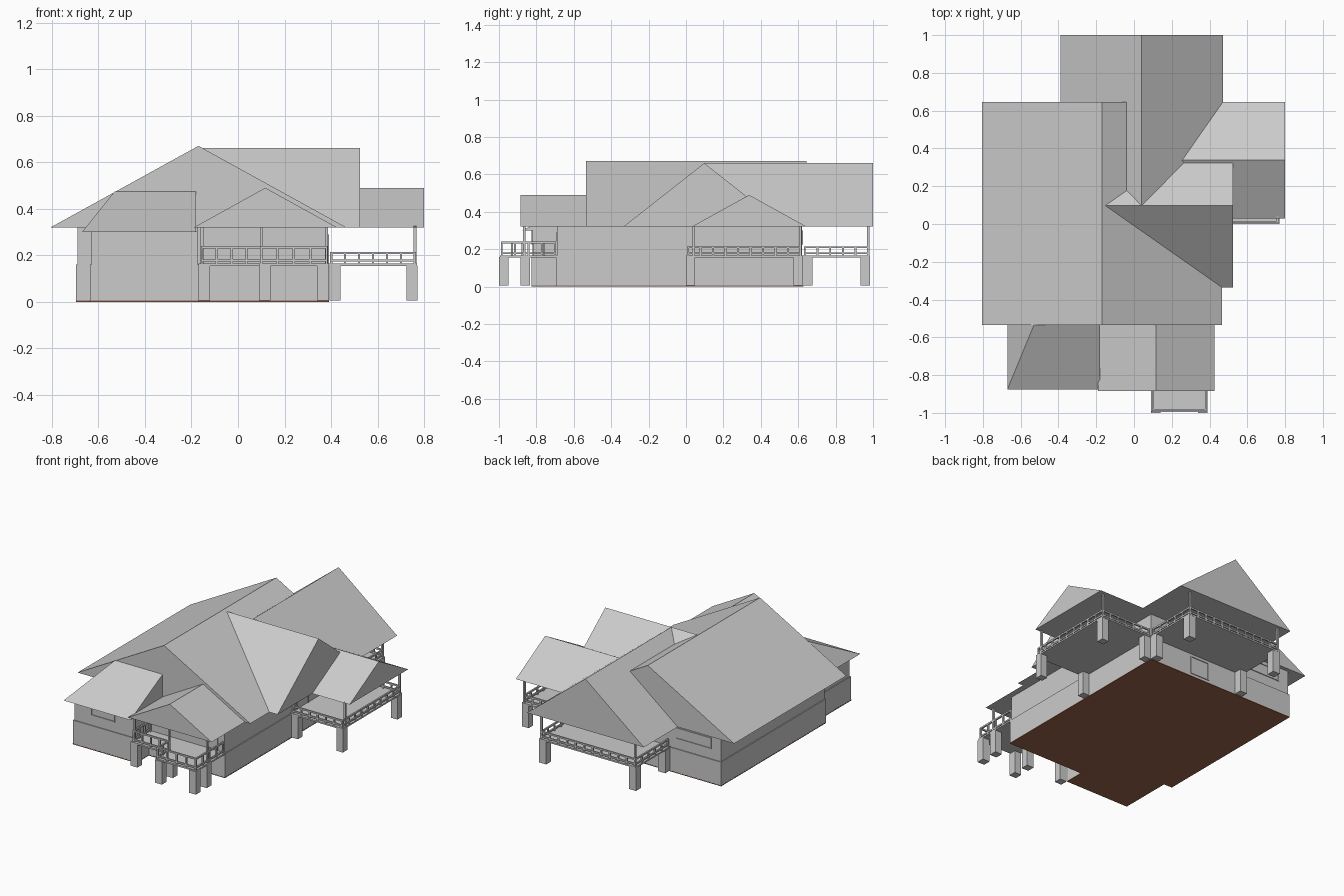
import bpy, bmesh
from mathutils import Vector, Matrix

if "Cube" in bpy.data.objects:
    bpy.data.objects.remove(bpy.data.objects["Cube"])


def make(name, bm, color=None):
    bmesh.ops.recalc_face_normals(bm, faces=bm.faces)
    me = bpy.data.meshes.new(name)
    bm.to_mesh(me)
    bm.free()
    ob = bpy.data.objects.new(name, me)
    bpy.context.collection.objects.link(ob)
    if color:
        mat = bpy.data.materials.new(name + "_material")
        mat.diffuse_color = color
        mat.use_nodes = True
        mat.node_tree.nodes["Principled BSDF"].inputs["Base Color"].default_value = mat.diffuse_color
        me.materials.append(mat)
    return ob


def add_box(bm, x0, x1, y0, y1, z0, z1):
    m = Matrix.Translation(((x0 + x1) / 2, (y0 + y1) / 2, (z0 + z1) / 2))
    bmesh.ops.create_cube(bm, size=1, matrix=m @ Matrix.Diagonal((x1 - x0, y1 - y0, z1 - z0, 1)))


def boxes(name, items, color=None):
    bm = bmesh.new()
    for b in items:
        add_box(bm, *b)
    return make(name, bm, color)


def extrude(name, pts, vec, color=None):
    """Solid from a flat outline swept along a vector."""
    bm = bmesh.new()
    f = bm.faces.new([bm.verts.new(p) for p in pts])
    r = bmesh.ops.extrude_face_region(bm, geom=[f])
    vs = [v for v in r["geom"] if isinstance(v, bmesh.types.BMVert)]
    bmesh.ops.translate(bm, verts=vs, vec=vec)
    return make(name, bm, color)


def gable(name, axis, a0, a1, lo, hi, top, eave=0.32):
    """Gable roof with its ridge along the given axis."""
    prof = [(lo, eave), (hi, eave), ((lo + hi) / 2, top)]
    if axis == "y":
        extrude(name, [(p, a0, z) for p, z in prof], (0, a1 - a0, 0))
    else:
        extrude(name, [(a0, p, z) for p, z in prof], (a1 - a0, 0, 0))


def railing(name, path, top, z0=0.165):
    """Top and bottom rails with balusters along a right-angled path."""
    bm = bmesh.new()
    t = 0.005
    for p, q in zip(path, path[1:]):
        p, q = Vector(p), Vector(q)
        xs, ys = sorted((p.x, q.x)), sorted((p.y, q.y))
        for z in (z0 + 0.008, top - 0.01):
            add_box(bm, xs[0] - t, xs[1] + t, ys[0] - t, ys[1] + t, z, z + 0.01)
        n = max(1, round((q - p).length / 0.065))
        for i in range(n + 1):
            c = p.lerp(q, i / n)
            add_box(bm, c.x - t, c.x + t, c.y - t, c.y + t, z0, top - 0.003)
    make(name, bm)


def columns(name, pts, r, z0, z1):
    boxes(name, [(x - r, x + r, y - r, y + r, z0, z1) for x, y in pts])


def frame(name, x0, x1, z0, z1, y, w=0.006):
    """Thin framed opening on a wall facing front or back."""
    a, b = y - 0.005, y + 0.005
    boxes(name, [(x0, x1, a, b, z0, z0 + w), (x0, x1, a, b, z1 - w, z1),
                 (x0, x0 + w, a, b, z0, z1), (x1 - w, x1, a, b, z0, z1)])


# House walls: one stepped outline for slab, plinth and upper storey
def outline(g, z):
    return [(-0.69 - g, -0.47 - g, z), (-0.63 - g, -0.47 - g, z), (-0.63 - g, -0.82 - g, z),
            (-0.175 + g, -0.82 - g, z), (-0.175 + g, -0.69 - g, z), (0.385 + g, -0.69 - g, z),
            (0.385 + g, 0.62 + g, z), (-0.69 - g, 0.62 + g, z)]


extrude("floor_slab", outline(0.007, 0), (0, 0, 0.005), (0.33, 0.13, 0.07, 1))
extrude("plinth_wall", outline(0.006, 0.005), (0, 0, 0.155))
extrude("upper_wall", outline(0, 0.16), (0, 0, 0.142))
boxes("wall_top", [(-0.69, 0.385, -0.47, 0.62, 0.30, 0.322),
                   (-0.175, 0.385, -0.69, -0.47, 0.30, 0.322)])

# Roofs
gable("main_roof", "y", -0.535, 0.645, -0.805, 0.465, 0.67)
gable("back_roof", "y", 0.1, 1.0, -0.39, 0.47, 0.66)
gable("side_roof", "x", -0.15, 0.525, -0.335, 0.53, 0.66)
gable("side_porch_roof", "x", 0.22, 0.8, 0.03, 0.645, 0.49)
gable("front_porch_roof", "y", -0.885, -0.5, -0.19, 0.425, 0.49)

# Half-hipped roof over the front bay
bm = bmesh.new()
for p in [(-0.67, -0.875, 0.3), (-0.18, -0.875, 0.3), (-0.18, -0.53, 0.3), (-0.67, -0.53, 0.3),
          (-0.53, -0.535, 0.475), (-0.18, -0.535, 0.475)]:
    bm.verts.new(p)
bmesh.ops.convex_hull(bm, input=bm.verts)
make("front_bay_roof", bm)

# Decks
boxes("front_deck", [(-0.17, 0.39, -0.885, -0.68, 0.155, 0.165),
                     (0.09, 0.39, -0.995, -0.885, 0.155, 0.165)])
boxes("side_deck", [(0.38, 0.77, 0.0, 0.625, 0.155, 0.165)])
boxes("back_deck", [(-0.32, 0.39, 0.615, 0.985, 0.155, 0.165)])

# Piers under the decks
columns("front_piers", [(-0.145, -0.86), (0.115, -0.86), (0.115, -0.975), (0.365, -0.975),
                        (0.365, -0.86)], 0.025, 0.005, 0.157)
columns("side_piers", [(0.417, 0.024), (0.747, 0.024), (0.747, 0.598), (0.417, 0.598)],
        0.024, 0.005, 0.157)
columns("back_piers", [(0.365, 0.65), (0.365, 0.958), (-0.295, 0.958), (-0.295, 0.65)],
        0.026, 0.005, 0.157)

# Railings
railing("front_railing", [(-0.155, -0.7), (-0.155, -0.875), (0.1, -0.875), (0.1, -0.985),
                          (0.38, -0.985), (0.38, -0.7)], 0.24)
railing("side_railing", [(0.4, 0.01), (0.76, 0.01), (0.76, 0.612), (0.4, 0.612)], 0.215)
railing("back_railing", [(0.38, 0.635), (0.38, 0.975), (-0.31, 0.975), (-0.31, 0.635)], 0.215)

# Roof posts
columns("front_posts", [(-0.155, -0.865), (0.1, -0.865), (0.38, -0.865)], 0.006, 0.16, 0.325)
columns("side_posts", [(0.76, 0.04), (0.76, 0.612)], 0.006, 0.16, 0.325)
columns("back_posts", [(0.38, 0.975), (-0.31, 0.975)], 0.006, 0.16, 0.325)

# Windows and doors
frame("front_window", -0.505, -0.33, 0.225, 0.3, -0.82)
frame("back_window", -0.62, -0.36, 0.225, 0.3, 0.62)
frame("front_door", 0.26, 0.335, 0.165, 0.29, -0.69)
frame("cellar_door", -0.06, 0.08, 0.02, 0.14, 0.626)
boxes("side_door", [(0.383, 0.39, 0.06, 0.067, 0.165, 0.29), (0.383, 0.39, 0.183, 0.19, 0.165, 0.29),
                    (0.383, 0.39, 0.06, 0.19, 0.283, 0.29)])
